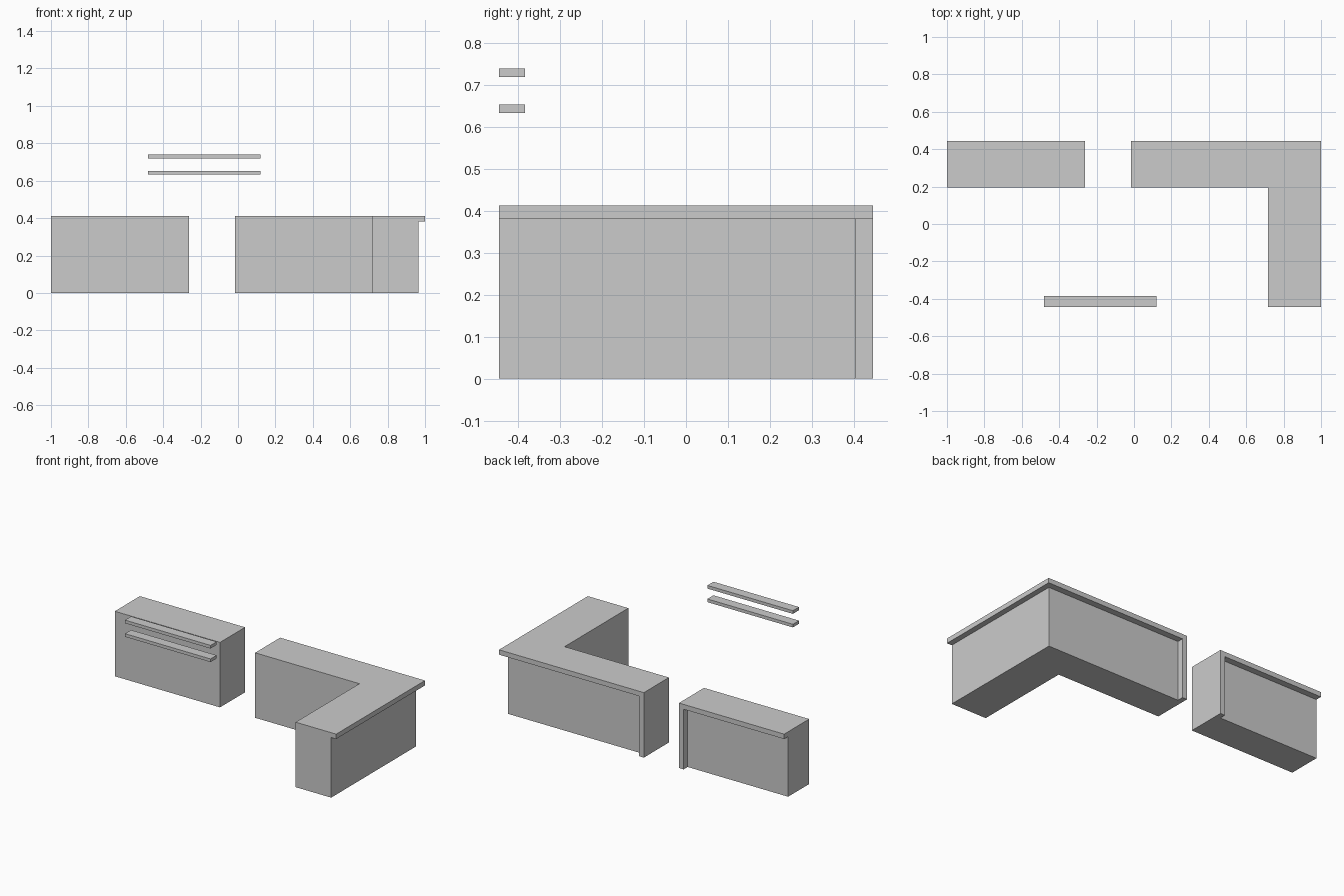
import bpy, bmesh

if "Cube" in bpy.data.objects:
    bpy.data.objects.remove(bpy.data.objects["Cube"])


def prism(name, outline, z0, z1):
    """Extrude a flat outline (counter-clockwise) from z0 to z1."""
    bm = bmesh.new()
    base = bm.faces.new([bm.verts.new((x, y, z0)) for x, y in outline])
    top = bmesh.ops.extrude_face_region(bm, geom=[base])["geom"]
    verts = [v for v in top if isinstance(v, bmesh.types.BMVert)]
    bmesh.ops.translate(bm, verts=verts, vec=(0, 0, z1 - z0))
    bmesh.ops.recalc_face_normals(bm, faces=bm.faces)
    mesh = bpy.data.meshes.new(name)
    bm.to_mesh(mesh)
    bm.free()
    obj = bpy.data.objects.new(name, mesh)
    bpy.context.collection.objects.link(obj)
    return obj


def rect(x0, x1, y0, y1):
    return [(x0, y0), (x1, y0), (x1, y1), (x0, y1)]


def counter(name, outline, recess):
    """Solid counter whose outer face is set back below the top slab."""
    body = prism(name, outline, 0, TOP)
    cutter = prism(name + "_recess_cutter", recess, -0.1, SLAB)
    cutter.hide_render = True
    mod = body.modifiers.new("recess", "BOOLEAN")
    mod.operation, mod.solver, mod.object = "DIFFERENCE", "EXACT", cutter
    bpy.context.view_layer.objects.active = body
    bpy.ops.object.modifier_apply(modifier=mod.name)
    bpy.data.objects.remove(cutter)


TOP, SLAB = 0.412, 0.381          # counter height, underside of top slab
BACK, SET_BACK = 0.445, 0.405     # slab edge and recessed back face
PANEL = 0.033                     # end panel thickness

# Straight counter, end panel on its inner end
counter("straight_counter", rect(-1, -0.262, 0.194, BACK),
        rect(-1.1, -0.262 - PANEL, SET_BACK, 0.6))

# L-shaped counter, end panel on its inner end
counter("corner_counter",
        [(-0.016, 0.194), (0.716, 0.194), (0.716, -BACK),
         (1, -BACK), (1, BACK), (-0.016, BACK)],
        [(-0.016 + PANEL, SET_BACK), (0.965, SET_BACK), (0.965, -0.6),
         (1.1, -0.6), (1.1, 0.6), (-0.016 + PANEL, 0.6)])

# Pair of wall shelves
for label, z in (("lower", 0.633), ("upper", 0.719)):
    prism(label + "_shelf", rect(-0.481, 0.119, -BACK, -0.384), z, z + 0.02)
